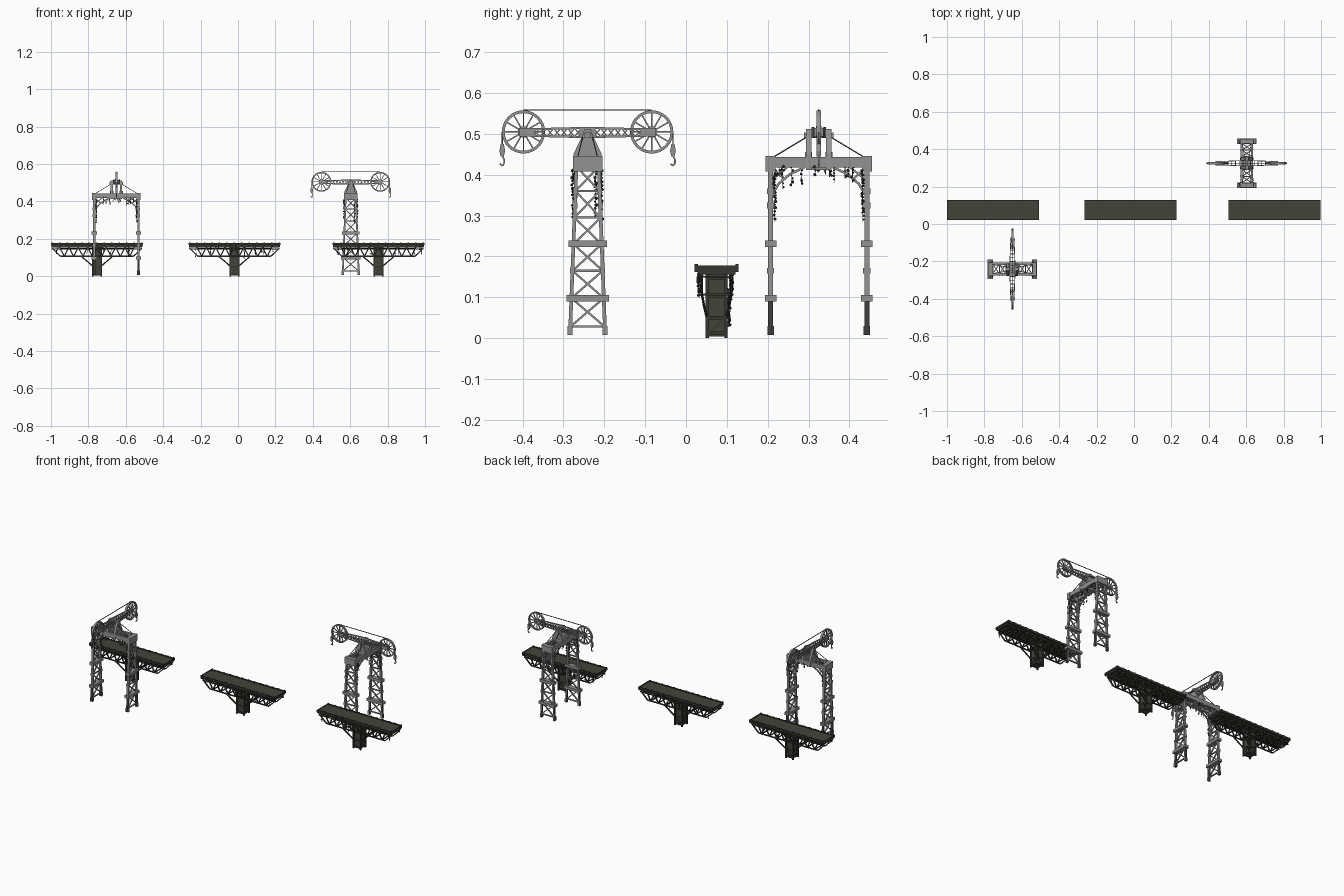
import bpy, bmesh, math, random
from mathutils import Vector, Matrix

if "Cube" in bpy.data.objects:
    bpy.data.objects.remove(bpy.data.objects["Cube"])

random.seed(4)

def material(name, c):
    m = bpy.data.materials.new(name)
    m.diffuse_color = (*c, 1)
    m.use_nodes = True
    m.node_tree.nodes["Principled BSDF"].inputs["Base Color"].default_value = m.diffuse_color
    return m

STEEL = material("weathered steel", (0.29, 0.29, 0.29))
SHADE = material("dark steel", (0.045, 0.045, 0.042))
DECK = material("olive decking", (0.055, 0.06, 0.042))
IRON = material("bridge iron", (0.036, 0.038, 0.030))
ROPE = material("rope", (0.06, 0.06, 0.055))
VINE = material("dead vine", (0.055, 0.055, 0.045))

def box(bm, lo, hi):
    lo, hi = Vector(lo), Vector(hi)
    s = hi - lo
    bmesh.ops.create_cube(bm, size=1, matrix=Matrix.Translation((lo + hi) / 2) @ Matrix.Diagonal((*s, 1)))

def bar(bm, p, q, w, d=None):
    """Square bar from p to q."""
    p, q = Vector(p), Vector(q)
    z = (q - p).normalized()
    ref = Vector((1, 0, 0)) if abs(z.x) < 0.9 else Vector((0, 1, 0))
    y = z.cross(ref).normalized()
    x = y.cross(z)
    rot = Matrix((x, y, z)).transposed().to_4x4()
    bmesh.ops.create_cube(bm, size=1, matrix=Matrix.Translation((p + q) / 2) @ rot
                          @ Matrix.Diagonal((d or w, w, (q - p).length, 1)))

def prism(bm, pts, x0, x1):
    """Extrude a (y, z) outline along x."""
    a = [bm.verts.new((x0, y, z)) for y, z in pts]
    b = [bm.verts.new((x1, y, z)) for y, z in pts]
    n = len(pts)
    bm.faces.new(a)
    bm.faces.new(b[::-1])
    for i in range(n):
        bm.faces.new((a[i], b[i], b[(i + 1) % n], a[(i + 1) % n]))

def ring(bm, cy, cz, ro, ri, h, n=32):
    """Square-section ring around the x axis."""
    loops = []
    for i in range(n):
        a = 2 * math.pi * i / n
        loops.append([bm.verts.new((x, cy + r * math.cos(a), cz + r * math.sin(a)))
                      for x, r in ((-h, ri), (h, ri), (h, ro), (-h, ro))])
    for i in range(n):
        p, q = loops[i], loops[(i + 1) % n]
        for k in range(4):
            bm.faces.new((p[k], p[(k + 1) % 4], q[(k + 1) % 4], q[k]))

def vine(bm, x, y, z, length):
    """Thin stem with small leaf clumps."""
    bar(bm, (x, y, z), (x, y, z - length), 0.0015)
    t = 0
    while t < length:
        r = random.uniform(0.002, 0.0048)
        c = Vector((x + random.uniform(-.003, .003), y + random.uniform(-.003, .003), z - t))
        bmesh.ops.create_icosphere(bm, subdivisions=1, radius=r, matrix=Matrix.Translation(c))
        t += random.uniform(0.006, 0.011)

def finish(name, bm, mats, place, rule=None):
    bmesh.ops.recalc_face_normals(bm, faces=bm.faces)
    if rule:
        for f in bm.faces:
            f.material_index = rule(f)
    me = bpy.data.meshes.new(name)
    bm.to_mesh(me)
    bm.free()
    for m in mats:
        me.materials.append(m)
    ob = bpy.data.objects.new(name, me)
    ob.matrix_world = place
    bpy.context.collection.objects.link(ob)

def crane(place):
    half = lambda z: 0.043 - 0.016 * (z - 0.01) / 0.42      # leg taper
    # Lattice legs
    bm = bmesh.new()
    levels = (0.028, 0.098, 0.165, 0.23, 0.295, 0.36, 0.42)
    for u in (-0.118, 0.118):
        for s in (-1, 1):
            for z0, z1 in ((0.008, 0.098), (0.098, 0.43)):
                bar(bm, (u, s * half(z0), z0), (u, s * half(z1), z1), 0.009, 0.013)
            box(bm, (u - .008, s * half(.01) - .006, 0.008), (u + .008, s * half(.01) + .006, 0.03))
        for a, b in zip(levels, levels[1:]):
            for s in (-1, 1):
                bar(bm, (u, s * half(a), a), (u, -s * half(b), b), 0.005, 0.007)
            bar(bm, (u, -half(a), a), (u, half(a), a), 0.005, 0.008)
    finish("crane_legs", bm, [STEEL, SHADE], place,
           lambda f: int(abs(f.normal.y) > 0.95 and f.calc_center_median().z < 0.09))
    # Collars around legs
    bm = bmesh.new()
    for u in (-0.118, 0.118):
        for z0, z1, w in ((0.09, 0.106, 0.052), (0.223, 0.239, 0.047)):
            box(bm, (u - 0.014, -w, z0), (u + 0.014, w, z1))
        box(bm, (u - 0.012, -0.036, 0.408), (u + 0.012, 0.036, 0.446))
        for s in (-1, 1):
            for z in (0.165, 0.325, 0.36):
                box(bm, (u - 0.009, s * half(z) - .006, z - .007), (u + 0.009, s * half(z) + .006, z + .007))
    finish("leg_collars", bm, [STEEL], place)
    # Portal beams with lacing and corner braces
    bm = bmesh.new()
    for v in (-0.028, 0.028):
        box(bm, (-0.128, v - .006, 0.418), (0.128, v + .006, 0.443))
        for s in (-1, 1):
            pts = [(s * .118, v, .345), (s * .098, v, .378), (s * .07, v, .402), (s * .035, v, .418)]
            for p, q in zip(pts, pts[1:]):
                bar(bm, p, q, 0.006)
            bar(bm, (s * .112, v, .415), (s * .085, v, .39), 0.005)
            bar(bm, (s * .118, v, .385), (s * .075, v, .42), 0.005)
    for i in range(6):
        a, b = -0.105 + i * 0.035, -0.07 + i * 0.035
        for s in (-1, 1):
            bar(bm, (a, -s * .026, .432), (b, s * .026, .432), 0.005)
        bar(bm, (a, -.026, .432), (a, .026, .432), 0.005)
    finish("portal_beam", bm, [STEEL], place)
    # Central saddle carrying the boom
    bm = bmesh.new()
    for s in (-1, 1):
        prism(bm, [(-.036, .412), (.036, .412), (.034, .452), (.012, .498), (.008, .512),
                   (-.008, .512), (-.012, .498), (-.034, .452)], s * 0.018, s * 0.031)
        box(bm, (s * .016, -.02, .44), (s * .034, .02, .456))
    box(bm, (-0.03, -0.03, 0.412), (0.03, 0.03, 0.43))
    bar(bm, (-0.036, 0, 0.497), (0.036, 0, 0.497), 0.014)
    finish("boom_saddle", bm, [STEEL], place)
    # Tapered lattice boom
    bm = bmesh.new()
    for s in (-1, 1):
        X = lambda v: s * (0.015 - 0.006 * abs(v) / 0.155)
        for e in (-1, 1):
            for z, z2 in ((0.492, 0.496), (0.515, 0.511)):
                bar(bm, (X(0), 0, z), (X(.155), e * .155, z2), 0.005, 0.004)
            for i in range(7):
                a, b = e * (0.015 + i * 0.017), e * (0.032 + i * 0.017)
                bar(bm, (X(a), a, .493), (X(b), b, .514), 0.003)
                bar(bm, (X(a), a, .514), (X(b), b, .493), 0.003)
            v0, v1 = sorted((e * .13, e * .168))
            box(bm, (X(.15) - .002, v0, .494), (X(.15) + .002, v1, .514))
        prism(bm, [(-.02, .49), (.02, .49), (.02, .512), (.008, .517), (-.008, .517), (-.02, .512)],
              s * 0.012, s * 0.018)
    for i in range(-6, 7):
        box(bm, (-.011, i * .02 - .002, .494), (.011, i * .02 + .002, .498))
    finish("boom", bm, [STEEL], place)
    # Spoked pulley wheels
    bm = bmesh.new()
    for c in (-0.157, 0.157):
        ring(bm, c, 0.505, 0.053, 0.046, 0.006)
        ring(bm, c, 0.505, 0.014, 0.004, 0.007, 16)
        for i in range(12):
            a = math.pi * i / 6
            d = Vector((0, math.cos(a), math.sin(a)))
            o = Vector((0, c, 0.505))
            bar(bm, o + d * .012, o + d * .048, 0.0035, 0.005)
        bar(bm, (-.013, c, .505), (.013, c, .505), 0.009)
    finish("pulley_wheels", bm, [STEEL], place)
    # Hoist rope and stay cables
    bm = bmesh.new()
    bar(bm, (0, -.157, .5585), (0, .157, .5585), 0.003)
    for s in (-1, 1):
        bar(bm, (0, s * .209, .505), (0, s * .209, .47), 0.003)
        for v in (-.012, .012):
            bar(bm, (s * .03, v, .492), (s * .11, v * 2, .444), 0.0025)
    finish("cables", bm, [ROPE], place)
    # Hook blocks
    bm = bmesh.new()
    for s in (-1, 1):
        y = s * 0.209
        prism(bm, [(y - .004, .475), (y + .004, .475), (y + .007, .458), (y + .004, .445),
                   (y - .004, .445), (y - .007, .458)], -.005, .005)
        pts = [(0, y, .447), (0, y + .005, .437), (0, y + .005, .428), (0, y, .422), (0, y - .006, .427)]
        for p, q in zip(pts, pts[1:]):
            bar(bm, p, q, 0.004)
    finish("hooks", bm, [STEEL], place)
    # Vines under the portal
    bm = bmesh.new()
    for i in range(14):
        u = random.uniform(-0.1, 0.1)
        vine(bm, u, random.choice((-.03, .03)), 0.42, random.uniform(.015, .02 + abs(u) * .5))
    for u in (-0.108, 0.108):
        for v in (-0.036, 0.034, 0.02):
            vine(bm, u, v, 0.41, random.uniform(0.07, 0.13))
    finish("crane_vines", bm, [VINE], place)

def bridge(place):
    # Deck plate, planks and raised edges
    bm = bmesh.new()
    box(bm, (-0.244, -0.05, 0.166), (0.244, 0.05, 0.174))
    finish("deck", bm, [DECK], place)
    bm = bmesh.new()
    for s in (-1, 1):
        box(bm, (-0.246, s * .0505 - .0025, .166), (0.246, s * .0505 + .0025, .179))
        box(bm, (s * .2445 - .002, -.05, .166), (s * .2445 + .002, .05, .178))
        for i in range(13):
            x = -0.24 + i * 0.04
            box(bm, (x - .004, s * .05 - .004, .162), (x + .004, s * .05 + .004, .181))
    finish("deck_edges", bm, [IRON], place)
    # Side trusses
    bm = bmesh.new()
    for v in (-0.036, 0.036):
        bar(bm, (-.242, v, .16), (.242, v, .16), 0.012, 0.008)
        bar(bm, (-.242, v, .146), (.242, v, .146), 0.006)
        bar(bm, (-.195, v, .107), (.195, v, .107), 0.006)
        for i in range(9):
            x = -0.2 + i * 0.05
            if i < 8:
                bar(bm, (x + .025, v, .107), (x + .05, v, .155), 0.006)
                bar(bm, (x, v, .155), (x + .025, v, .107), 0.006)
        for s in (-1, 1):
            bar(bm, (s * .24, v, .15), (s * .195, v, .107), 0.006)
            # Curved struts onto the pier
            bar(bm, (s * .024, v * .7, .055), (s * .05, v * .85, .078), 0.006)
            bar(bm, (s * .05, v * .85, .078), (s * .085, v, .107), 0.006)
    # Cross beams
    for i in range(17):
        x = -0.24 + i * 0.03
        box(bm, (x - .003, -.046, .156), (x + .003, .046, .166))
    for i in range(8):
        x = -0.175 + i * 0.05
        bar(bm, (x, -.036, .107), (x, .036, .107), 0.005)
        bar(bm, (x - .025, -.036, .15), (x + .025, .036, .15), 0.004)
    finish("truss", bm, [IRON], place)
    # Pier with corner posts and bands
    bm = bmesh.new()
    box(bm, (-.021, -.021, 0.004), (.021, .021, .16))
    finish("pier_core", bm, [DECK], place)
    bm = bmesh.new()
    for sx in (-1, 1):
        for sy in (-1, 1):
            box(bm, (sx * .023 - .004, sy * .023 - .004, 0), (sx * .023 + .004, sy * .023 + .004, .16))
    for z in (.012, .05, .103, .148):
        box(bm, (-.025, -.025, z - .004), (.025, .025, z + .004))
    for s in (-1, 1):
        bar(bm, (-.02, s * .022, .014), (.02, s * .022, .048), 0.004)
        bar(bm, (s * .022, -.02, .014), (s * .022, .02, .048), 0.004)
    finish("pier_frame", bm, [IRON], place)
    # Hanging vines
    bm = bmesh.new()
    for i in range(12):
        vine(bm, random.uniform(-.23, .23), random.choice((-.043, .036)), .165, random.uniform(.02, .075))
    vine(bm, .015, .03, .12, .09)
    finish("bridge_vines", bm, [VINE], place)

crane(Matrix.Translation((-0.65, -0.241, 0)))
crane(Matrix.Translation((0.603, 0.325, 0)) @ Matrix.Rotation(-math.pi / 2, 4, 'Z'))
for x in (-0.754, -0.019, 0.751):
    bridge(Matrix.Translation((x, 0.075, 0)))
